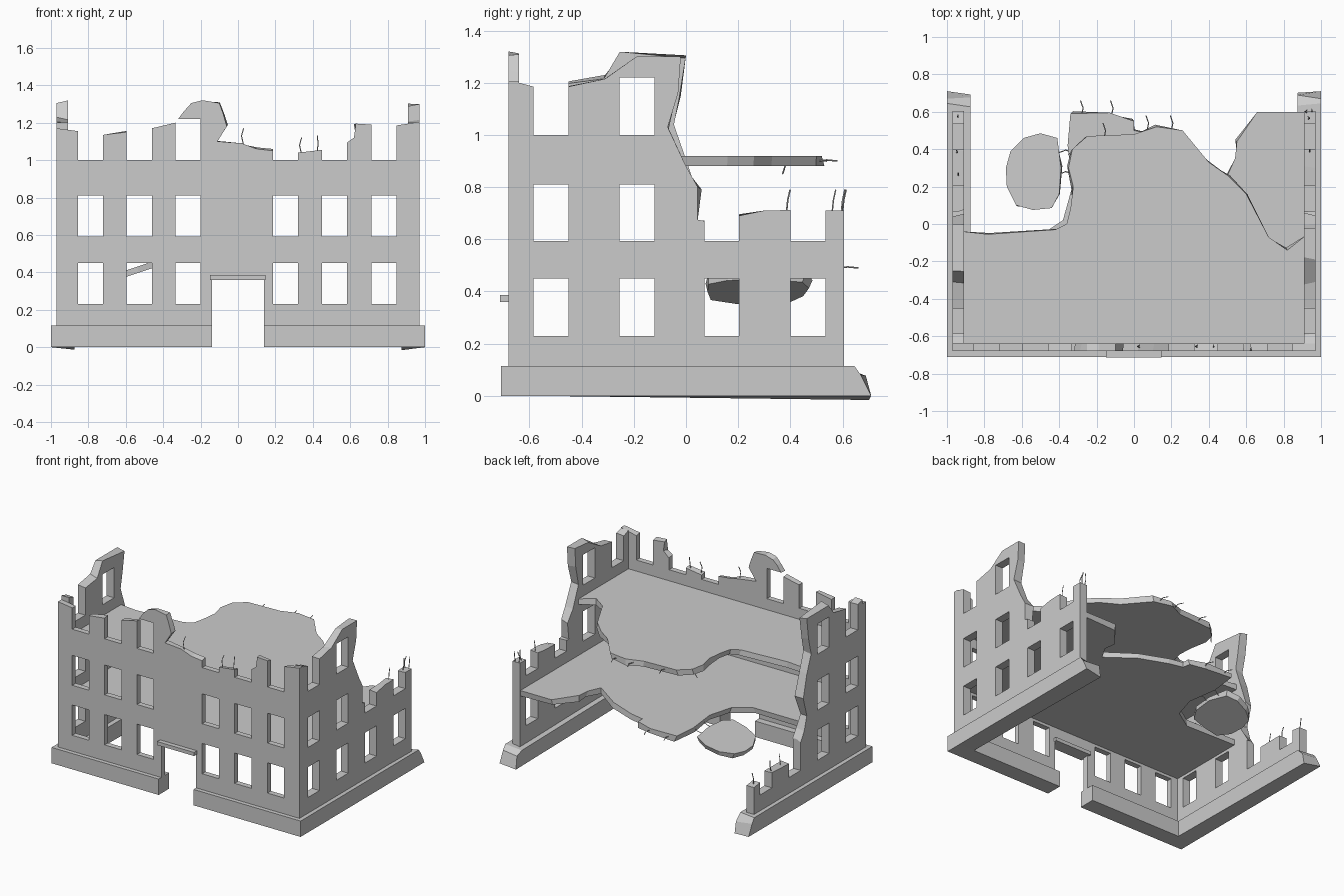
import bpy, bmesh, random
from mathutils import Vector

random.seed(4)
cube = bpy.data.objects.get("Cube")
if cube:
    bpy.data.objects.remove(cube, do_unlink=True)

concrete = bpy.data.materials.new("grey_concrete")
concrete.use_nodes = True
GREY = (0.6, 0.6, 0.6, 1)
concrete.diffuse_color = GREY
concrete.node_tree.nodes["Principled BSDF"].inputs["Base Color"].default_value = GREY


def finish(name, bm):
    bmesh.ops.recalc_face_normals(bm, faces=bm.faces)
    mesh = bpy.data.meshes.new(name)
    bm.to_mesh(mesh)
    bm.free()
    mesh.materials.append(concrete)
    ob = bpy.data.objects.new(name, mesh)
    bpy.context.collection.objects.link(ob)
    return ob


def place(axis, u, v, w):
    """Put profile point (u, v) at depth w along the given axis."""
    return {"x": (w, u, v), "y": (u, w, v), "z": (u, v, w)}[axis]


def prism(name, profile, axis, a, b, rough=0.0, is_broken=lambda u, v: True):
    """Extrude a profile from depth a to b; broken points wander at depth b."""
    bm = bmesh.new()
    near = [bm.verts.new(place(axis, u, v, a)) for u, v in profile]
    far = []
    for u, v in profile:
        if is_broken(u, v):
            u += random.uniform(-rough, rough)
            v += random.uniform(-rough, rough)
        far.append(bm.verts.new(place(axis, u, v, b)))
    bm.faces.new(near)
    bm.faces.new(far)
    n = len(profile)
    for i in range(n):
        j = (i + 1) % n
        bm.faces.new((near[i], near[j], far[j], far[i]))
    return finish(name, bm)


def add_box(bm, lo, hi):
    lo, hi = Vector(lo), Vector(hi)
    verts = bmesh.ops.create_cube(bm, size=1)["verts"]
    for v in verts:
        v.co = (lo + hi) / 2 + Vector(c * s for c, s in zip(v.co, hi - lo))


def box(name, lo, hi):
    bm = bmesh.new()
    add_box(bm, lo, hi)
    return finish(name, bm)


def cut_openings(wall, axis, depth, openings):
    """Cut rectangular openings (u0, u1, v0, v1) through a wall."""
    bm = bmesh.new()
    for u0, u1, v0, v1 in openings:
        add_box(bm, place(axis, u0, v0, depth - 0.2), place(axis, u1, v1, depth + 0.2))
    cutter = finish("opening_cutter", bm)
    cutter.hide_render = True
    mod = wall.modifiers.new("openings", "BOOLEAN")
    mod.operation = "DIFFERENCE"
    mod.solver = "EXACT"
    mod.object = cutter
    bpy.context.view_layer.objects.active = wall
    bpy.ops.object.modifier_apply(modifier=mod.name)
    bpy.data.objects.remove(cutter, do_unlink=True)


def rebar(name, *points):
    """Thin bent steel bar."""
    curve = bpy.data.curves.new(name, "CURVE")
    curve.dimensions = "3D"
    curve.bevel_depth = 0.003
    curve.bevel_resolution = 0
    curve.use_fill_caps = True
    curve.materials.append(concrete)
    line = curve.splines.new("POLY")
    line.points.add(len(points) - 1)
    for p, co in zip(line.points, points):
        p.co = (*co, 1)
    bpy.context.collection.objects.link(bpy.data.objects.new(name, curve))


ROWS = [(0.23, 0.45), (0.593, 0.81), (1.0, 1.22)]
FRONT_COLS = [-0.855, -0.595, -0.335, 0.188, 0.45, 0.713]
SIDE_COLS = [-0.585, -0.255, 0.07, 0.4]
WIDE = 0.134


def window_grid(cols):
    return [(c, c + WIDE, lo, hi) for c in cols for lo, hi in ROWS]


# Front wall with a ragged top; the window grid also leaves the battlements
front_top = [(0.97, 1.205), (0.847, 1.185), (0.713, 1.19), (0.63, 1.195), (0.62, 1.12),
             (0.584, 1.095), (0.45, 1.055), (0.322, 1.04), (0.188, 1.05), (0.1, 1.06),
             (0.02, 1.09), (-0.11, 1.1), (-0.06, 1.18), (-0.08, 1.25), (-0.1, 1.305),
             (-0.19, 1.32), (-0.25, 1.305), (-0.29, 1.26), (-0.335, 1.2), (-0.461, 1.17),
             (-0.595, 1.15), (-0.721, 1.135), (-0.855, 1.155), (-0.97, 1.17)]
front = prism("front_wall", [(-0.97, 0.05), (0.97, 0.05)] + front_top, "y", -0.68, -0.64,
              0.012, lambda u, v: v > 1 and abs(u) < 0.9)
cut_openings(front, "y", -0.66, window_grid(FRONT_COLS) + [(-0.14, 0.14, 0, 0.36)])

# Side walls, each collapsed towards the back
left_top = [(0.605, 0.71), (0.4, 0.712), (0.3, 0.71), (0.204, 0.69), (0.07, 0.67),
            (0.045, 0.675), (0.045, 0.8), (0, 0.88), (-0.07, 1.03), (-0.03, 1.16),
            (-0.02, 1.3), (-0.19, 1.3), (-0.31, 1.215), (-0.451, 1.185), (-0.585, 1.185)]
right_top = [(0.605, 0.31), (0.4, 0.34), (0.204, 0.33), (0.09, 0.4), (0.03, 0.5),
             (0.0, 0.6), (0.04, 0.74), (0.0, 0.9), (-0.05, 1.03), (-0.02, 1.15),
             (0, 1.305), (-0.25, 1.305), (-0.31, 1.23), (-0.451, 1.205), (-0.585, 1.185)]
for name, sign, top in (("left_wall", 1, left_top), ("right_wall", -1, right_top)):
    outline = [(-0.64, 0.05), (0.605, 0.05)] + top + [(-0.64, 1.2)]
    wall = prism(name, outline, "x", sign * 0.97, sign * 0.91, 0.015,
                 lambda u, v: v > 0.2 and -0.6 < u < 0.5)
    cut_openings(wall, "x", sign * 0.94, window_grid(SIDE_COLS))

# Plinth: two front pieces beside the doorway and two broken side pieces
for side, sign in (("left", 1), ("right", -1)):
    xs = sorted((sign * 0.14, sign * 1.0))
    box(f"{side}_front_plinth", (xs[0], -0.71, 0), (xs[1], -0.59, 0.115))
    prism(f"{side}_side_plinth",
          [(-0.59, 0), (0.71, 0), (0.67, 0.08), (0.645, 0.115), (-0.59, 0.115)],
          "x", sign, sign * 0.875, 0.02, lambda u, v: u > 0)
box("door_lintel", (-0.15, -0.713, 0.36), (0.146, -0.62, 0.386))

# Broken floors
upper = [(-0.915, -0.64), (0.92, -0.64), (0.92, -0.06), (0.82, -0.14), (0.72, -0.07),
         (0.6, 0.16), (0.5, 0.26), (0.4, 0.33), (0.26, 0.5), (0.12, 0.52), (0, 0.48),
         (-0.25, 0.47), (-0.33, 0.4), (-0.35, 0.3), (-0.325, 0.2), (-0.34, 0.08),
         (-0.36, 0), (-0.42, -0.03), (-0.78, -0.055), (-0.915, -0.04)]
lower = [(-0.915, -0.64), (0.92, -0.64), (0.92, 0.6), (0.66, 0.6), (0.55, 0.44),
         (0.54, 0.35), (0.5, 0.26), (0.3, 0.4), (0.1, 0.48), (0, 0.5), (0, 0.55),
         (-0.13, 0.595), (-0.34, 0.59), (-0.355, 0.42), (-0.33, 0.2), (-0.38, 0.02),
         (-0.5, -0.06), (-0.915, -0.06)]
inside = lambda u, v: v > -0.2 and abs(u) < 0.9
prism("upper_floor", upper, "z", 0.92, 0.88, 0.014, inside)
prism("lower_floor", lower, "z", 0.51, 0.47, 0.014, inside)

# Floor fragment hanging from the lower floor, tilted down to the right side
chunk = [(-0.4, 0.16), (-0.39, 0.3), (-0.41, 0.46), (-0.5, 0.485), (-0.59, 0.46),
         (-0.66, 0.39), (-0.685, 0.3), (-0.68, 0.2), (-0.63, 0.1), (-0.54, 0.075),
         (-0.44, 0.085)]
fragment = prism("hanging_fragment", chunk, "z", 0.43, 0.395, 0.014)
for v in fragment.data.vertices:
    v.co.z += 0.33 * (v.co.x + 0.54)

# Bare steel standing on the broken wall tops
stubs = [(0.03, -0.66, 1.08), (0.34, -0.66, 1.03), (0.425, -0.66, 1.04),
         (0.94, 0.385, 0.7), (0.93, 0.56, 0.7), (0.95, 0.6, 0.7), (0.925, 0.595, 0.7),
         (-0.94, 0.57, 0.31), (-0.95, 0.38, 0.33), (-0.94, 0.26, 0.33)]
for x, y, z in stubs:
    lean = random.uniform(-0.012, 0.012)
    rebar("wall_rebar", (x, y, z), (x + lean, y + 0.005, z + 0.05), (x, y + 0.014, z + 0.09))

# Bare steel poking out of the floor edges
for x, y, z in [(0.07, 0.5, 0.9), (0.2, 0.5, 0.9), (-0.16, 0.46, 0.9),
                (-0.28, 0.58, 0.49), (-0.12, 0.58, 0.49)]:
    rebar("floor_rebar", (x, y, z), (x + 0.008, y + 0.04, z + 0.004), (x - 0.006, y + 0.08, z))
rebar("drooping_rebar", (-0.32, 0.38, 0.89), (-0.34, 0.38, 0.88), (-0.35, 0.37, 0.85))
for y in (0.27, 0.385):
    rebar("fragment_rebar", (-0.33, y, 0.49), (-0.365, y + 0.01, 0.48), (-0.42, y - 0.01, 0.455))
